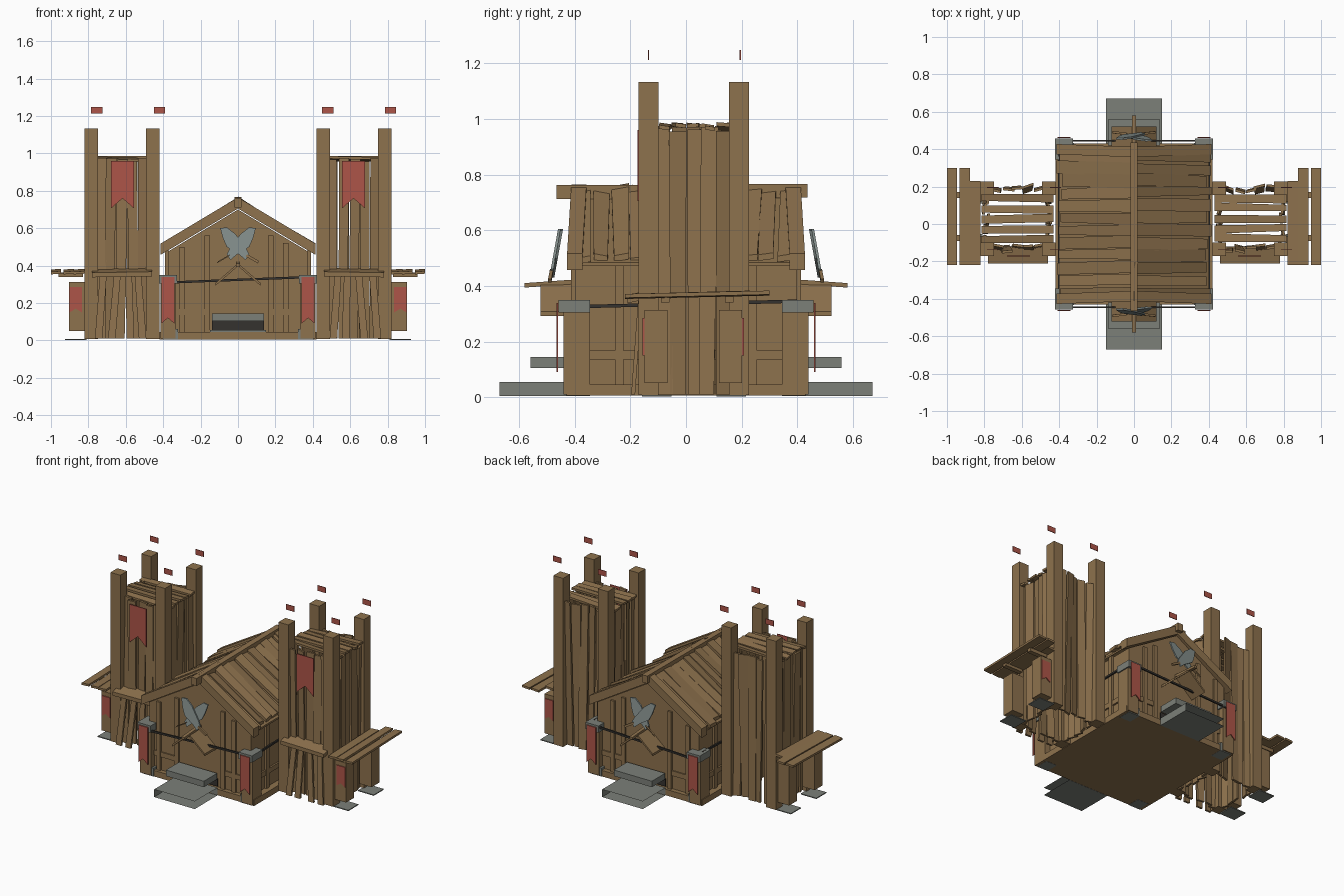
import bpy, bmesh, random
from mathutils import Vector as V

random.seed(4)
cube = bpy.data.objects.get("Cube")
if cube:
    bpy.data.objects.remove(cube)


def material(name, r, g, b):
    m = bpy.data.materials.new(name)
    m.use_nodes = True
    m.diffuse_color = (r, g, b, 1)
    m.node_tree.nodes["Principled BSDF"].inputs["Base Color"].default_value = (r, g, b, 1)
    return m


WOOD = material("brown wood", .27, .168, .075)
STONE = material("grey stone", .2, .215, .19)
STEEL = material("blade steel", .22, .26, .25)
CLOTH = material("red cloth", .42, .09, .065)
DARK = material("dark iron", .035, .032, .028)
FACES = [(0, 2, 6, 4), (1, 3, 7, 5), (0, 1, 5, 4), (2, 3, 7, 6), (0, 1, 3, 2), (4, 5, 7, 6)]


def jit(a):
    return random.uniform(-a, a)


class Part:
    """Collects simple solids into one named object."""

    def __init__(self, name, mat):
        self.name, self.mat, self.bm = name, mat, bmesh.new()

    def hexa(self, pts, skip=()):
        v = [self.bm.verts.new(p) for p in pts]
        for i, f in enumerate(FACES):
            if i not in skip:
                self.bm.faces.new([v[k] for k in f])

    def box(self, x, y, z, skip=()):
        self.hexa([(a, b, c) for c in sorted(z) for b in sorted(y) for a in sorted(x)], skip)

    def beam(self, a, b, u, v, taper=1.0):
        a, b, u, v = V(a), V(b), V(u) / 2, V(v) / 2
        self.hexa([p + u * i * t + v * j for p, t in ((a, 1), (b, taper))
                   for j in (-1, 1) for i in (-1, 1)])

    def prism(self, pts, y0, y1, lean=0.0):
        """Extrude an xz outline along y; lean shifts y with height."""
        rings = [[self.bm.verts.new((x, y + lean * z, z)) for x, z in pts] for y in (y0, y1)]
        self.bm.faces.new(rings[0])
        self.bm.faces.new(rings[1])
        for i in range(len(pts)):
            k = (i + 1) % len(pts)
            self.bm.faces.new((rings[0][i], rings[0][k], rings[1][k], rings[1][i]))

    def done(self):
        bmesh.ops.recalc_face_normals(self.bm, faces=self.bm.faces)
        me = bpy.data.meshes.new(self.name)
        self.bm.to_mesh(me)
        self.bm.free()
        me.materials.append(self.mat)
        bpy.context.collection.objects.link(bpy.data.objects.new(self.name, me))


def banner(p, x0, x1, z0, z1, y, notch):
    p.prism([(x0, z1), (x1, z1), (x1, z0), ((x0 + x1) / 2, z0 + notch), (x0, z0)], y - .003, y + .003)


# Hall body and floor
hall = Part("hall_walls", WOOD)
hall.prism([(-.375, .04), (.375, .04), (.375, .475), (0, .7), (-.375, .475)], -.4, .4)
hall.box((-.42, .42), (-.43, .43), (.005, .045))
hall.done()

# Wall framing: studs and rails on all four sides
frame = Part("wall_framing", WOOD)
for s in (-1, 1):
    for x, top in ((-.3, .5), (-.165, .56), (.175, .56), (.255, .52)):
        frame.box((x - .014, x + .014), (s * .395, s * .413), (.045, top))
    for x0, x1 in ((-.36, -.165), (.175, .36)):
        frame.box((x0, x1), (s * .395, s * .408), (.135, .168))
    for y in (-.24, -.08, .08, .24):
        frame.box((s * .37, s * .39), (y - .015, y + .015), (.045, .48))
    frame.box((s * .37, s * .386), (-.4, .4), (.135, .168))
frame.done()

# Corner posts with stone feet and caps, and banners
posts, stones = Part("corner_posts", WOOD), Part("corner_stones", STONE)
flags = Part("post_banners", CLOTH)
for sx in (-1, 1):
    for sy in (-1, 1):
        posts.box((sx * .335, sx * .415), (sy * .345, sy * .44), (.01, .345))
        for z0, z1 in ((.004, .06), (.305, .35)):
            a, b, c, d = (.32, .43, .345, .46) if z0 < .1 else (.325, .425, .345, .46)
            lo, hi = (0, .014) if z0 < .1 else (.012, 0)
            stones.hexa([(sx * x, sy * y, z) for z, e in ((z0, lo), (z1, hi))
                         for y in (c, d - hi + lo - .014) for x in (a, b - hi + lo - .014)])
        banner(flags, sx * .34, sx * .41, .09, .338, sy * .463, .03)
posts.done()
stones.done()

# Iron chains strung between the corner caps
chain = Part("chains", DARK)
for s in (-1, 1):
    chain.beam((-.36, s * .445, .31), (.36, s * .445, .338), (0, .01, 0), (0, 0, .012))
    chain.beam((s * .4, -.4, .325), (s * .4, .4, .345), (.01, 0, 0), (0, 0, .012))
chain.done()

# Plank roof
roof = Part("roof", WOOD)
for s in (-1, 1):
    roof.beam((0, 0, .715), (s * .4, 0, .478), (0, .8, 0), (0, 0, .012))
    n = 12
    for i in range(n):
        y = -.365 + .73 * i / (n - 1)
        roof.beam((0, y + jit(.008), .745 + jit(.008)), (s * (.4 + jit(.015)), y + jit(.012), .497 + jit(.01)),
                  (0, .066 + jit(.01), jit(.012)), (0, 0, .022), .85 + jit(.12))
    for e in (-1, 1):
        roof.beam((0, e * .385, .735), (s * .415, e * .4, .487), (0, .055, 0), (0, 0, .06))
roof.beam((0, -.465, .737), (0, .437, .742), (.04, 0, 0), (0, 0, .05))
roof.done()

# Porch roofs, crossed weapons and entrance steps at both ends
porch, blades = Part("porch_roofs", WOOD), Part("crossed_blades", STEEL)
handles, steps = Part("blade_handles", WOOD), Part("entrance_steps", STONE)
gap = Part("step_shadow_panels", DARK)
for s in (-1, 1):
    for k in (-1, 1):
        porch.beam((0, s * .46, .405), (k * .12, s * .46, .3), (0, .125, 0), (0, 0, .015))
        lean = -s * .18
        outline = [(-.095, .6), (-.06, .605), (-.015, .57), (.045, .49), (.06, .46),
                   (.04, .43), (.005, .46), (-.06, .5), (-.08, .545)]
        y = s * (.56 + .004 * k)
        blades.prism([(k * x, z) for x, z in outline], y - .005, y + .005, lean)
        handles.beam((k * .045, s * .483, .455), (k * .11, s * .49, .418), (.008, 0, .012), (0, .012, 0))
    porch.beam((0, s * .4, .415), (0, s * .58, .402), (.022, 0, 0), (0, 0, .016))
    side = (1, 2) if s < 0 else (0, 3)
    steps.box((-.15, .15), (s * .43, s * .67), (.004, .055), side)
    steps.box((-.14, .14), (s * .42, s * .56), (.105, .145))
    gap.box((-.14, .14), (s * .41, s * .417), (.055, .105))
for p in (porch, blades, handles, steps, gap):
    p.done()

# Two watchtowers
for s, label in ((1, "left"), (-1, "right")):
    tower = Part(label + "_tower_posts", WOOD)
    pennants = Part(label + "_tower_pennants", CLOTH)
    for x in (.455, .785):
        for y in (-.135, .19):
            tower.box((s * (x - .036), s * (x + .036)), (y - .036, y + .036), (.008, 1.133))
    for x in (.48, .815) if s > 0 else (-.42, -.755):
        for y in (-.135, .195):
            pennants.box((x - .03, x + .03), (y - .002, y + .002), (1.212, 1.248))
    tower.done()
    pennants.done()

    # Rough plank walls, slightly crooked
    wall = Part(label + "_tower_planks", WOOD)
    for i in range(5):
        x = .505 + .0575 * i
        for y in (-.13, .185):
            wall.beam((s * (x + jit(.014)), y + jit(.015), .01), (s * (x + jit(.008)), y + jit(.018), .965 + jit(.012)),
                      (.048, jit(.02), 0), (0, .014, 0), 1.15 + jit(.15))
        y = -.085 + .056 * i
        for x in (.455, .79):
            wall.beam((s * (x + jit(.012)), y + jit(.012), .01), (s * (x + jit(.012)), y + jit(.006), .965 + jit(.012)),
                      (jit(.02), .054, 0), (.014, 0, 0), 1.05 + jit(.15))
    # Splayed props beneath the front ledge
    for b, t in ((.51, .535), (.575, .585), (.675, .645), (.745, .72)):
        wall.beam((s * b, -.19, .01), (s * t, -.165, .355), (.04, 0, 0), (0, .014, 0), .9)
    wall.done()

    # Top slats and front ledge
    deck = Part(label + "_tower_deck", WOOD)
    for i in range(5):
        y = -.08 + .055 * i
        deck.beam((s * .43, y + jit(.008), .97 + jit(.008)), (s * .815, y + jit(.008), .972 + jit(.008)),
                  (0, .045, jit(.008)), (0, 0, .014), .9 + jit(.15))
    deck.beam((s * .46, -.165, .365), (s * .78, -.165, .36), (0, .09, .02), (0, 0, .025))
    deck.done()

    # Outer bench: low posts on stone pads carrying boards
    bench = Part(label + "_outer_ledge", WOOD)
    pads = Part(label + "_stone_pads", STONE)
    for y in (-.108, .16):
        bench.box((s * .815, s * .903), (y - .042, y + .042), (.05, .313))
        pads.box((s * .81, s * .925), (y - .05, y + .055), (.002, .008))
    for x, w, y1 in ((.85, .06, .23), (.905, .055, .3), (.973, .054, .3)):
        bench.beam((s * x, -.22, .362), (s * x, y1, .374), (w, 0, .004), (0, 0, .014))
    bench.box((s * .83, s * .96), (-.09, -.06), (.34, .358))
    bench.box((s * .83, s * .96), (.14, .17), (.34, .362))
    bench.done()
    pads.done()

    banner(flags, s * .555, s * .68, .705, .96, -.172, .055)
    banner(flags, s * .835, s * .9, .15, .285, -.153, .02)
    if s > 0:
        banner(flags, s * .835, s * .9, .15, .285, .205, .02)
flags.done()
